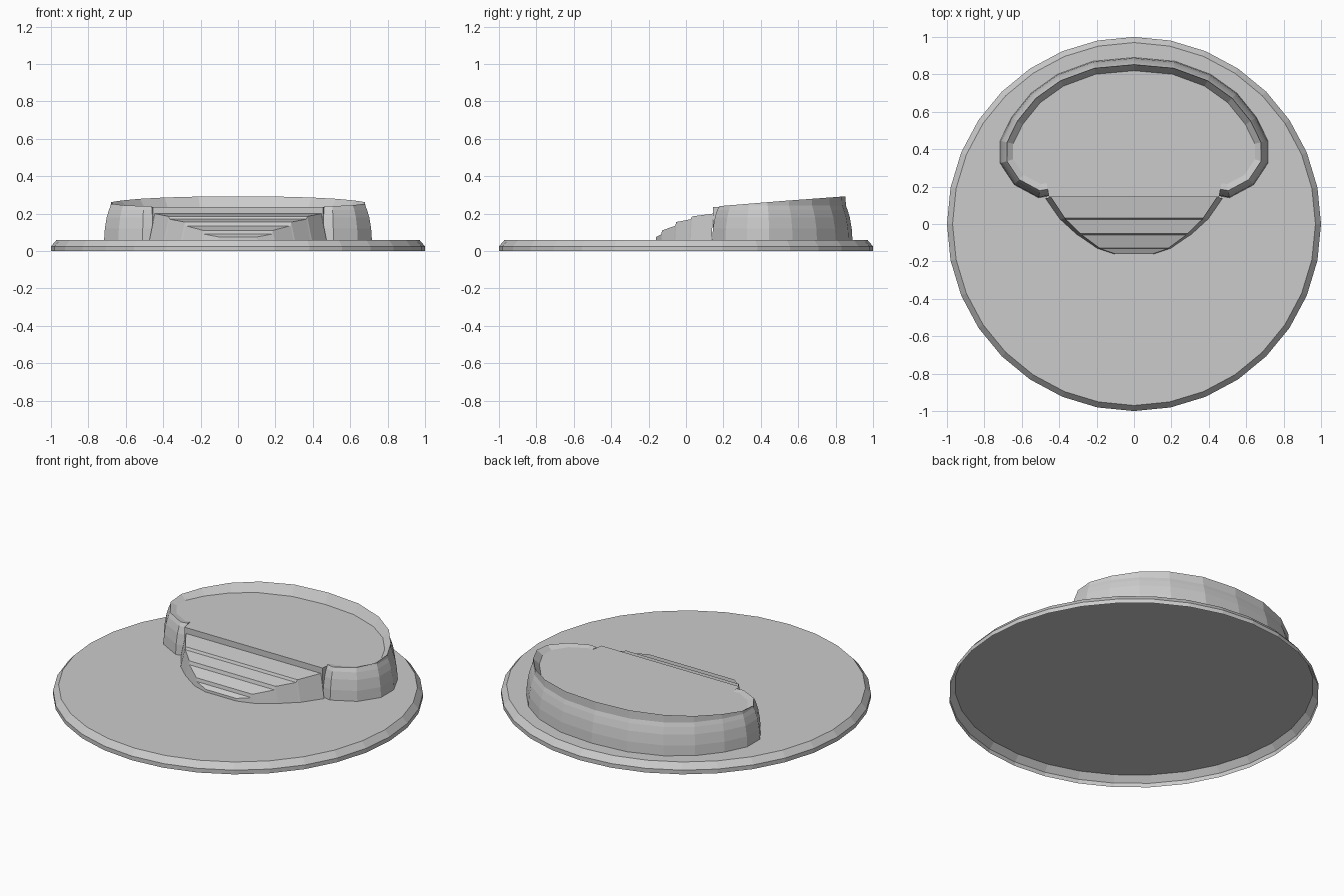
import bpy, bmesh, math
from mathutils import Vector

if "Cube" in bpy.data.objects:
    bpy.data.objects.remove(bpy.data.objects["Cube"])

grey = bpy.data.materials.new("plain grey")
grey.diffuse_color = (0.6, 0.6, 0.6, 1)
grey.use_nodes = True
grey.node_tree.nodes["Principled BSDF"].inputs["Base Color"].default_value = grey.diffuse_color


def make(name, bm, recalc=True):
    if recalc:
        bmesh.ops.recalc_face_normals(bm, faces=bm.faces)
    mesh = bpy.data.meshes.new(name)
    bm.to_mesh(mesh)
    bm.free()
    mesh.materials.append(grey)
    obj = bpy.data.objects.new(name, mesh)
    bpy.context.collection.objects.link(obj)
    return obj


def loft(bm, rows, closed=False):
    """Skin quads between successive rows of vertices."""
    for a, b in zip(rows, rows[1:]):
        n = len(a)
        for i in range(n if closed else n - 1):
            j = (i + 1) % n
            bm.faces.new((a[i], a[j], b[j], b[i]))


# Round base: shallow shell with a bevelled rim, open underneath
bm = bmesh.new()
rows = []
for r, z in ((1, 0), (1, 0.025), (0.97, 0.06)):
    rows.append([bm.verts.new((r * math.sin(i * math.tau / 32),
                               -r * math.cos(i * math.tau / 32), z)) for i in range(32)])
loft(bm, rows, True)
bm.faces.new(rows[-1])
bmesh.ops.recalc_face_normals(bm, faces=bm.faces)
if max(bm.faces, key=lambda f: len(f.verts)).normal.z < 0:
    bmesh.ops.reverse_faces(bm, faces=bm.faces)
make("round_base", bm, False)

# Platform: bulging wall with a rising lip around a flat floor
BASE, FLOOR = 0.06, 0.235
half = [(.455, .15), (.51, .14), (.64, .21), (.716, .325), (.716, .445),
        (.655, .57), (.55, .70), (.41, .80), (.22, .87), (0, .89)]
path = [Vector(p) for p in half] + [Vector((-x, y)) for x, y in half[-2::-1]]


def inward(i):
    """Mitred inward direction at a path point."""
    dirs = [(path[k + 1] - path[k]).normalized()
            for k in (i - 1, i) if 0 <= k < len(path) - 1]
    normals = [Vector((-d.y, d.x)) for d in dirs]
    n = sum(normals, Vector((0, 0))).normalized()
    return n / max(n.dot(normals[0]), 0.7)


bm = bmesh.new()
sections = []
for i, p in enumerate(path):
    n = inward(i)
    top = 0.24 + 0.07 * (p.y - 0.14)
    profile = ((0, BASE), (.004, .12), (.014, .18), (.026, .22),
               (.035, min(.243, top - .004)), (.037, top), (.07, FLOOR))
    sections.append([bm.verts.new((*(p + n * inset), z)) for inset, z in profile])
loft(bm, sections)

# Floor and its straight front riser
front_right = bm.verts.new((.455, .145, FLOOR))
front_left = bm.verts.new((-.455, .145, FLOOR))
bm.faces.new([front_right] + [s[-1] for s in sections] + [front_left])
low_right = bm.verts.new((.455, .145, BASE))
low_left = bm.verts.new((-.455, .145, BASE))
bm.faces.new((low_left, low_right, front_right, front_left))
# Wall ends
bm.faces.new([low_right] + sections[0] + [front_right])
bm.faces.new([low_left] + sections[-1] + [front_left])
make("platform", bm)

# Front steps: sloping treads narrowing towards the front, flared sides
treads = [(-.16, .075, .10), (-.132, .09, .18), (-.128, .11, .185), (-.058, .135, .28),
          (-.052, .155, .285), (.025, .17, .365), (.032, .185, .37), (.145, .20, .445)]
bm = bmesh.new()
rows = []
for y, z, w in treads:
    flare = 0.2 * (z - BASE)
    rows.append([bm.verts.new(v) for v in ((-w - flare, y - flare * .3, BASE), (-w, y, z),
                                           (w, y, z), (w + flare, y - flare * .3, BASE))])
loft(bm, rows)
bm.faces.new(rows[0])
make("front_steps", bm)
